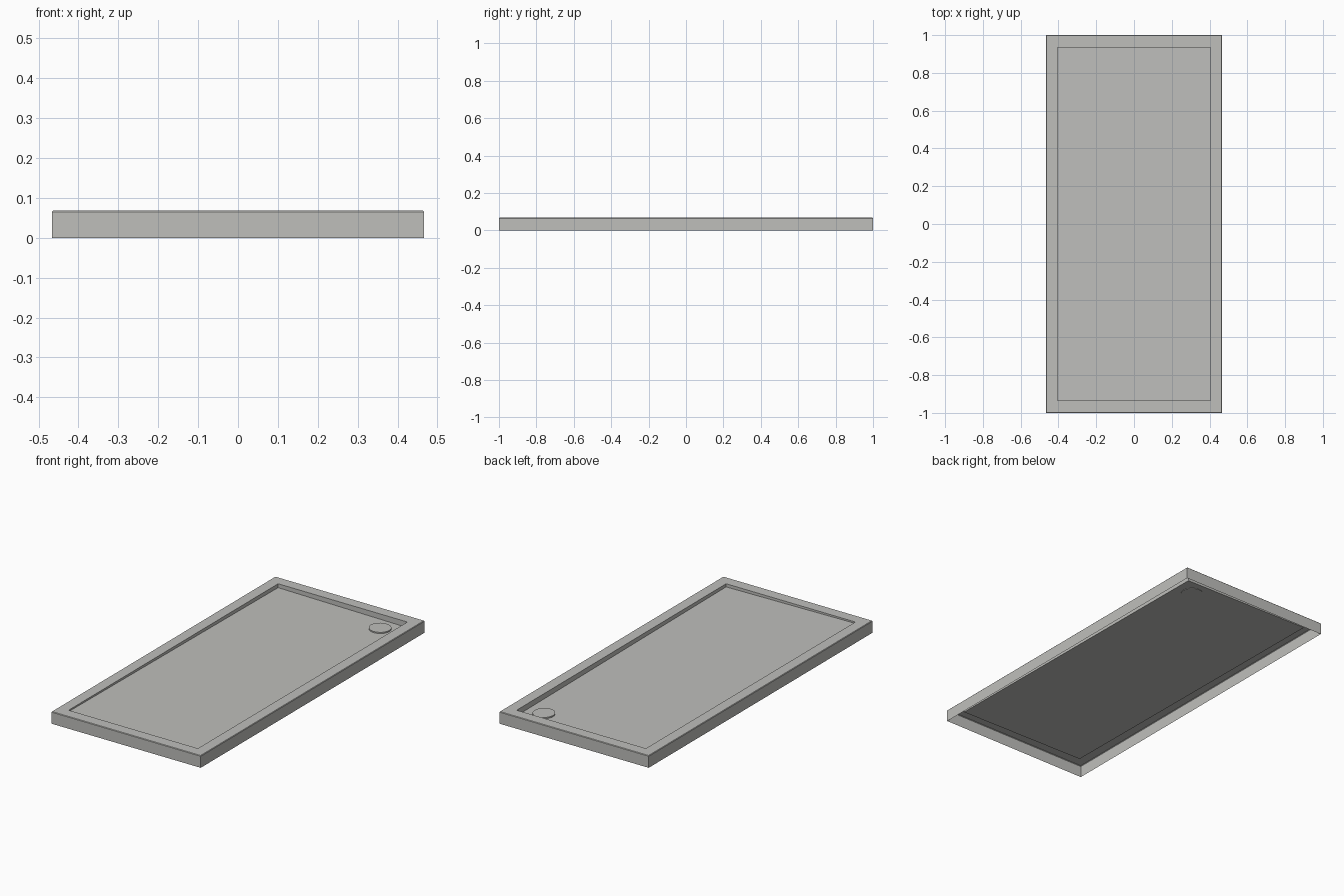
import bpy, bmesh
from mathutils import Vector

cube = bpy.data.objects.get("Cube")
if cube:
    bpy.data.objects.remove(cube, do_unlink=True)

HALF_X, HALF_Y, HEIGHT = 0.467, 1.0, 0.068
IN_X, IN_Y = 0.404, 0.935
DRAIN_X, DRAIN_Y, DRAIN_R = 0.3, 0.84, 0.058

grey = bpy.data.materials.new("light grey")
grey.use_nodes = True
colour = (0.52, 0.52, 0.50, 1)
grey.diffuse_color = colour
grey.node_tree.nodes["Principled BSDF"].inputs["Base Color"].default_value = colour


def floor_z(x, y):
    """Height of the floor, which falls towards the drain."""
    return HEIGHT - (0.02 + 0.012 * x + 0.0075 * y)


def add_object(name, bm):
    mesh = bpy.data.meshes.new(name)
    bm.to_mesh(mesh)
    bm.free()
    mesh.materials.append(grey)
    obj = bpy.data.objects.new(name, mesh)
    bpy.context.collection.objects.link(obj)
    return obj


def rectangle(bm, hx, hy, height):
    corners = [(-hx, -hy), (hx, -hy), (hx, hy), (-hx, hy)]
    return [bm.verts.new((x, y, height(x, y))) for x, y in corners]


def bridge(bm, lower, upper):
    for i in range(4):
        j = (i + 1) % 4
        bm.faces.new((lower[i], lower[j], upper[j], upper[i]))


# Tray: thin open-bottomed shell of skirt, rim, inner step and sloping floor
bm = bmesh.new()
base = rectangle(bm, HALF_X, HALF_Y, lambda x, y: 0)
top = rectangle(bm, HALF_X, HALF_Y, lambda x, y: HEIGHT)
lip = rectangle(bm, IN_X, IN_Y, lambda x, y: HEIGHT)
pan = rectangle(bm, IN_X, IN_Y, floor_z)
for lower, upper in ((base, top), (top, lip), (lip, pan)):
    bridge(bm, lower, upper)
bm.faces.new(pan)

# Slightly softened outer top edge
outer = [e for e in bm.edges if all(v in top for v in e.verts)]
bmesh.ops.bevel(bm, geom=outer, offset=0.003, segments=1, affect='EDGES')
add_object("shower_tray", bm)

# Drain cover: low disc lying on the sloping floor
bm = bmesh.new()
bmesh.ops.create_cone(bm, cap_ends=True, segments=32, radius1=DRAIN_R,
                      radius2=DRAIN_R, depth=0.009)
bmesh.ops.translate(bm, verts=bm.verts, vec=Vector((DRAIN_X, DRAIN_Y, 0.0025)))
for v in bm.verts:
    v.co.z += floor_z(v.co.x, v.co.y)
cover = add_object("drain_cover", bm)
bpy.context.view_layer.objects.active = cover
cover.select_set(True)
bpy.ops.object.shade_smooth_by_angle()
